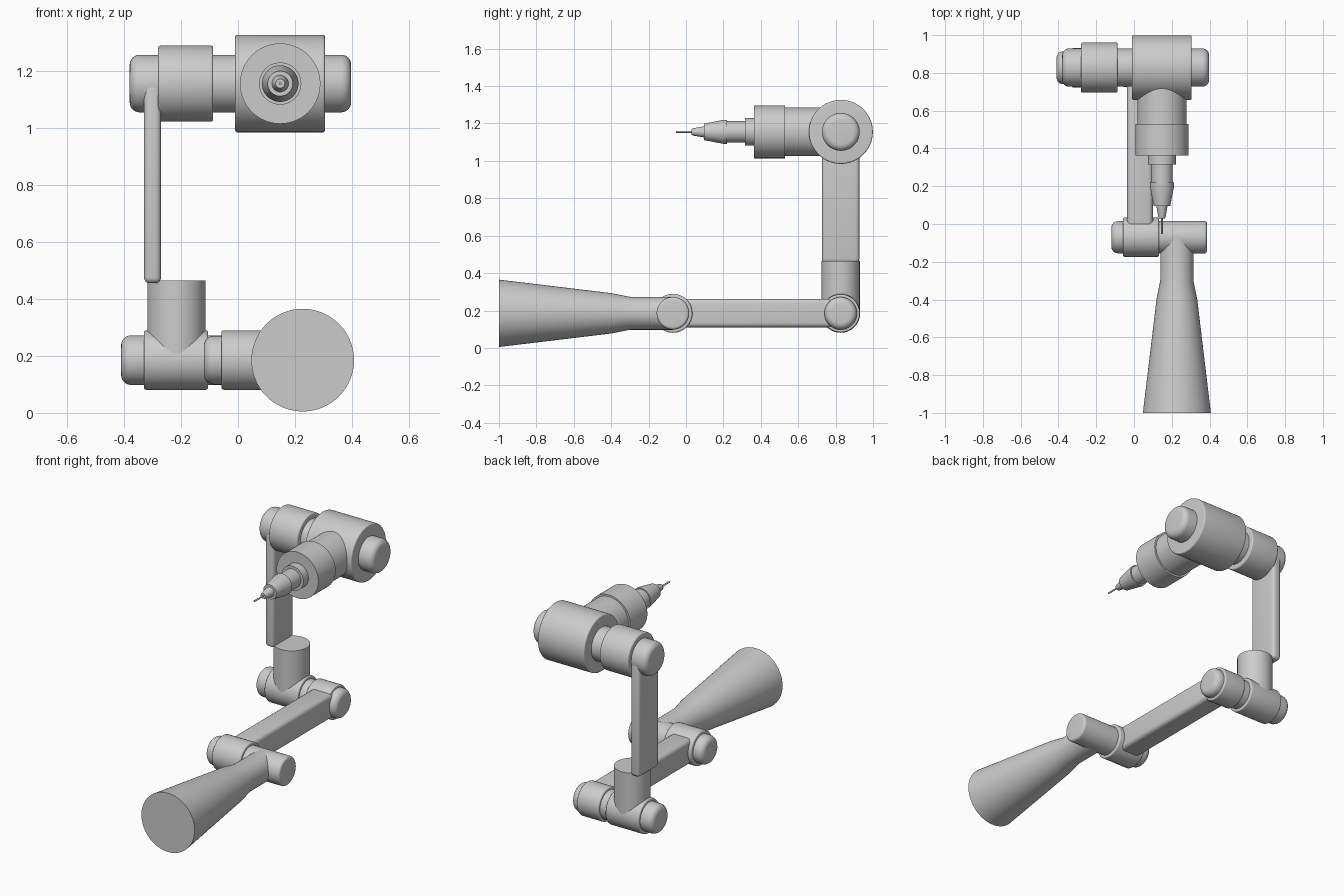
import bpy
import bmesh
import math
from mathutils import Matrix, Vector

cube = bpy.data.objects.get("Cube")
if cube:
    bpy.data.objects.remove(cube, do_unlink=True)

GREY = (0.6, 0.6, 0.6, 1.0)
mat = bpy.data.materials.new("plain grey")
mat.use_nodes = True
mat.diffuse_color = GREY
mat.node_tree.nodes["Principled BSDF"].inputs["Base Color"].default_value = GREY


def finish(name, bm):
    bmesh.ops.recalc_face_normals(bm, faces=bm.faces)
    mesh = bpy.data.meshes.new(name)
    bm.to_mesh(mesh)
    bm.free()
    mesh.materials.append(mat)
    obj = bpy.data.objects.new(name, mesh)
    bpy.context.collection.objects.link(obj)
    bpy.ops.object.select_all(action="DESELECT")
    obj.select_set(True)
    bpy.context.view_layer.objects.active = obj
    bpy.ops.object.shade_smooth_by_angle(angle=math.radians(30))
    return obj


def lathe(name, axis, origin, profile, sides=64):
    """Spin (position, radius) points round a world axis through origin."""
    direction = Vector([float(a == axis) for a in "xyz"])
    side = Vector((0, 0, 1)) if axis != "z" else Vector((1, 0, 0))
    points = [(profile[0][0], 0), *profile, (profile[-1][0], 0)]
    bm = bmesh.new()
    verts = [bm.verts.new(Vector(origin) + direction * p + side * r) for p, r in points]
    edges = [bm.edges.new(pair) for pair in zip(verts, verts[1:])]
    bmesh.ops.spin(bm, geom=verts + edges, cent=origin, axis=direction,
                   angle=math.tau, steps=sides, use_duplicate=False)
    bmesh.ops.remove_doubles(bm, verts=bm.verts, dist=0.0001)
    return finish(name, bm)


def drum(name, axis, origin, start, end, radius, round_start=0.0, round_end=0.0):
    """Cylinder with an optional rounded rim at each end."""
    def rim(pos, size, sign):
        if not size:
            return [(pos, radius)]
        angles = [i * math.pi / 12 for i in range(7)]
        return [(pos + sign * size * (1 - math.sin(a)),
                 radius - size * (1 - math.cos(a))) for a in reversed(angles)]
    profile = rim(start, round_start, 1) + rim(end, round_end, -1)[::-1]
    return lathe(name, axis, origin, profile)


def bar(name, low, high, bevel):
    low, high = Vector(low), Vector(high)
    bm = bmesh.new()
    bmesh.ops.create_cube(bm, size=1, matrix=Matrix.Translation((low + high) / 2)
                          @ Matrix.Diagonal((*(high - low), 1)))
    bmesh.ops.bevel(bm, geom=bm.edges[:], offset=bevel, segments=4,
                    profile=0.5, affect="EDGES")
    return finish(name, bm)


# Joint axes
front = (0, -0.07, 0.185)
rear = (0, 0.827, 0.185)
top = (0, 0.828, 1.155)
EDGE, CAP = 0.008, 0.035

# Flared base
lathe("flared_base", "y", (0.227, 0, 0.185),
      [(-1, 0.18), (-0.4, 0.108), (-0.3, 0.088), (-0.07, 0.088)])

# Front joint
drum("front_joint_cap", "x", front, -0.12, 0, 0.085, CAP, 0)
drum("front_joint_band", "x", front, -0.058, 0.132, 0.104, EDGE, EDGE)
drum("front_joint_shaft", "x", front, 0.05, 0.386, 0.087, 0, 0.015)

# Lower link
bar("lower_link", (-0.037, -0.07, 0.11), (0.1, 0.827, 0.262), 0.024)

# Rear joint
drum("rear_joint_inner_cap", "x", rear, 0, 0.14, 0.087, 0, CAP)
drum("rear_joint_inner_band", "x", rear, -0.058, 0.09, 0.102, EDGE, EDGE)
drum("rear_joint_neck", "x", rear, -0.15, 0, 0.087)
drum("rear_joint_outer_band", "x", rear, -0.33, -0.105, 0.104, EDGE, EDGE)
drum("rear_joint_outer_cap", "x", rear, -0.41, -0.3, 0.087, CAP, 0)

# Upright socket and upper link
drum("upright_socket", "z", (-0.216, 0.827, 0), 0.185, 0.465, 0.102)
bar("upper_link", (-0.33, 0.727, 0.455), (-0.27, 0.927, 1.155), 0.02)

# Top joint
drum("top_joint_outer_cap", "x", top, -0.38, -0.25, 0.101, CAP, 0)
drum("top_joint_band", "x", top, -0.28, -0.087, 0.133, EDGE, EDGE)
drum("top_joint_neck", "x", top, -0.12, 0.05, 0.101)
drum("top_joint_barrel", "x", top, -0.01, 0.305, 0.171, EDGE, EDGE)
drum("top_joint_inner_cap", "x", top, 0.25, 0.397, 0.101, 0, CAP)

# Forearm and tool, along the front direction
tool = (0.148, 0, 1.155)
drum("forearm", "y", tool, 0.5, 0.8, 0.13)
drum("forearm_collar", "y", tool, 0.363, 0.53, 0.141)
drum("tool_collar", "y", tool, 0.315, 0.38, 0.074)
drum("tool_body", "y", tool, 0.2, 0.33, 0.057)
lathe("tool_nose", "y", tool, [(0.096, 0.044), (0.2, 0.064), (0.22, 0.064)])
lathe("tool_tip", "y", tool, [(0.03, 0.016), (0.04, 0.02), (0.1, 0.03)])
drum("tool_needle", "y", tool, -0.053, 0.05, 0.005)
